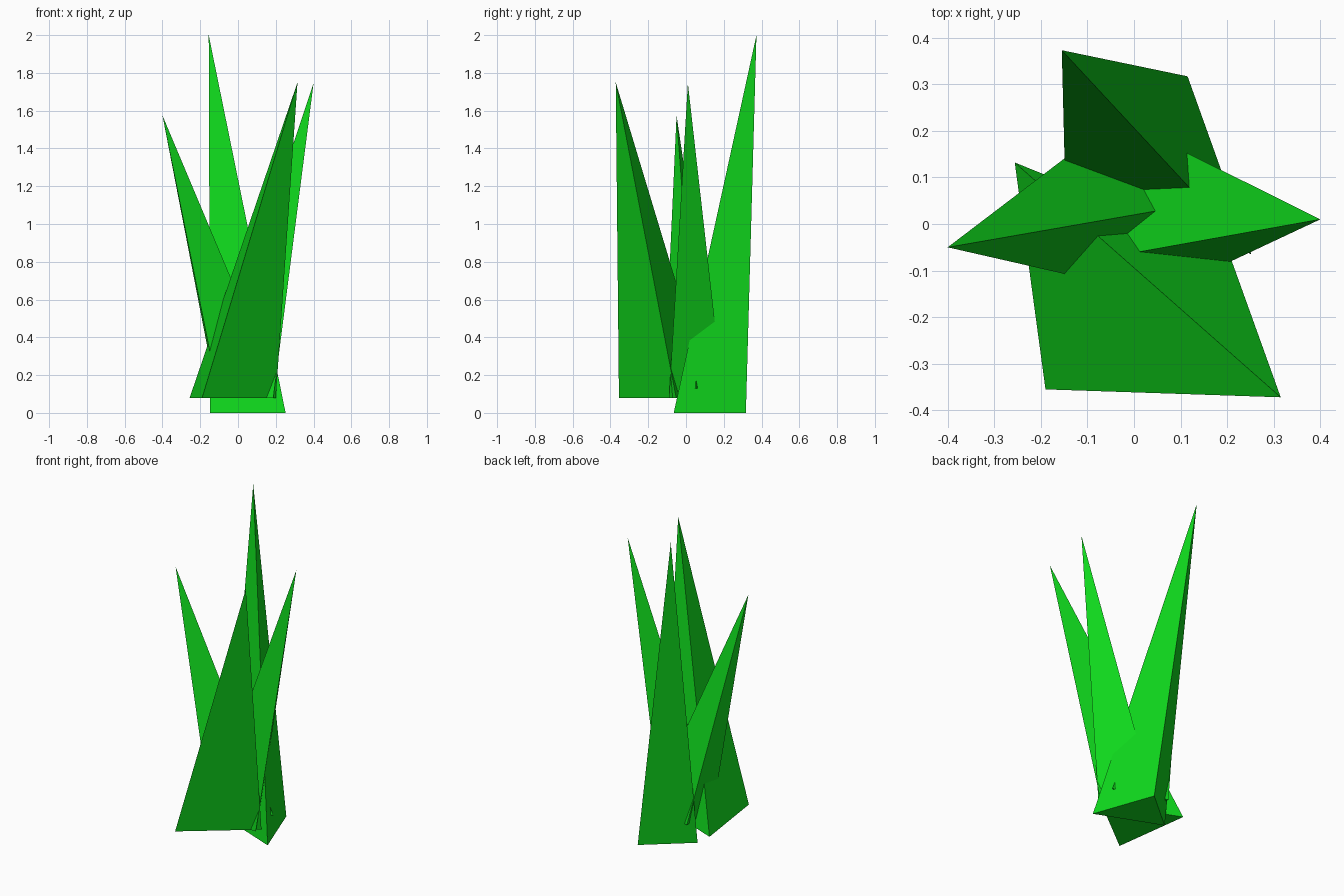
import bpy, bmesh

if "Cube" in bpy.data.objects:
    bpy.data.objects.remove(bpy.data.objects["Cube"])

green = bpy.data.materials.new("leaf_green")
green.diffuse_color = (0.005, 0.7, 0.012, 1)
green.use_nodes = True
green.node_tree.nodes["Principled BSDF"].inputs["Base Color"].default_value = green.diffuse_color


def blade(name, tip, base_z, base):
    """Three-sided spike: flat triangular base joined to one leaning tip."""
    bm = bmesh.new()
    ring = [bm.verts.new((x, y, base_z)) for x, y in base]
    top = bm.verts.new(tip)
    bm.faces.new(ring)
    for i in range(3):
        bm.faces.new((ring[i], ring[(i + 1) % 3], top))
    bmesh.ops.recalc_face_normals(bm, faces=bm.faces[:])
    mesh = bpy.data.meshes.new(name)
    bm.to_mesh(mesh)
    bm.free()
    mesh.materials.append(green)
    obj = bpy.data.objects.new(name, mesh)
    bpy.context.collection.objects.link(obj)
    return obj


# Tall rear blade, standing on the ground
blade("back_blade", (-0.155, 0.373, 2.0), 0.0,
      [(-0.148, 0.096), (0.115, 0.317), (0.252, -0.065)])
# Broad front blade
blade("front_blade", (0.315, -0.372, 1.75), 0.08,
      [(-0.19, -0.355), (-0.256, 0.132), (0.2, -0.052)])
# Right blade
blade("right_blade", (0.4, 0.01, 1.745), 0.08,
      [(-0.157, -0.09), (0.187, -0.09), (0.022, 0.198)])
# Short left blade
blade("left_blade", (-0.4, -0.05, 1.575), 0.13,
      [(0.208, 0.056), (-0.11, -0.116), (-0.12, 0.163)])
